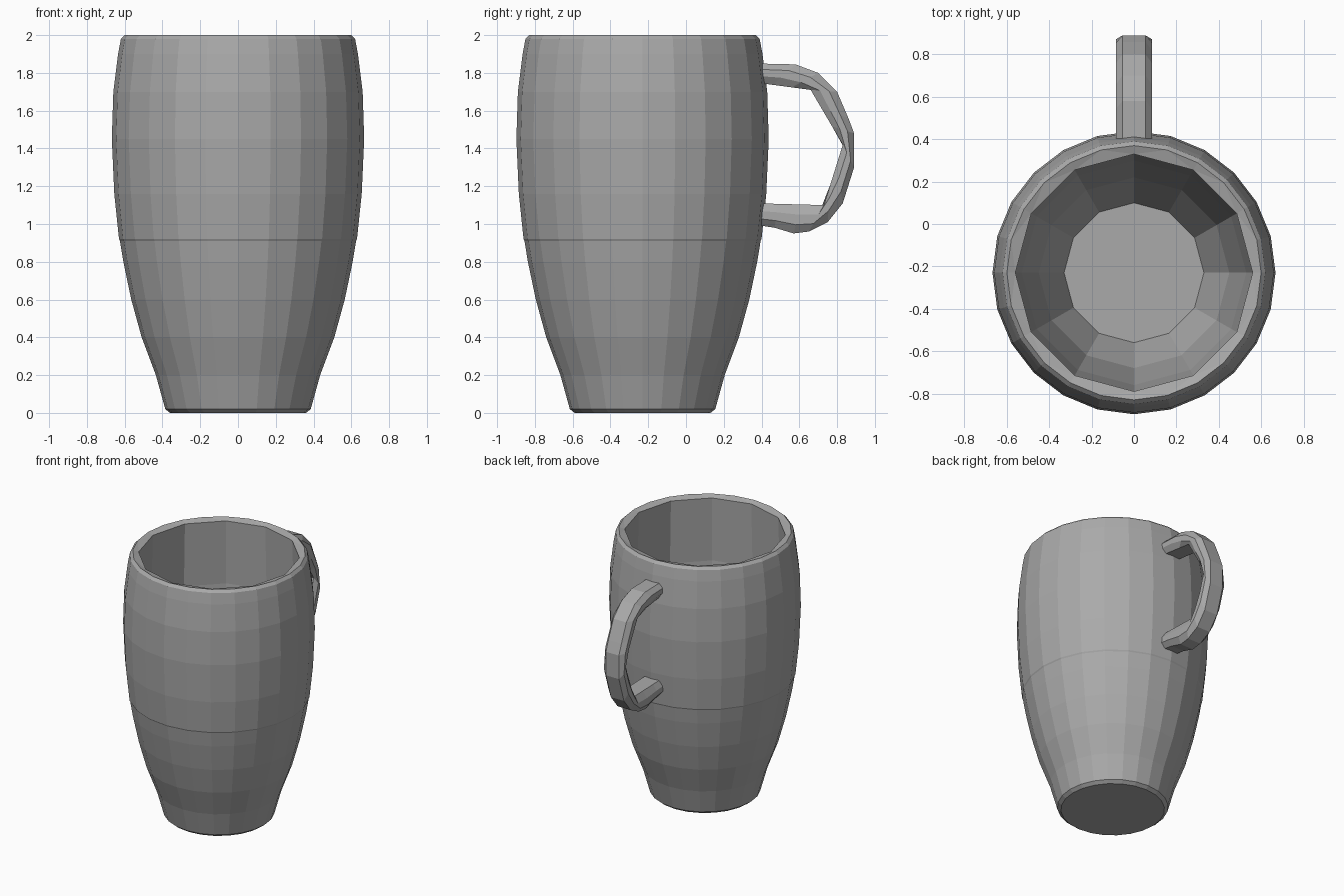
import bpy, bmesh
from math import sin, cos, pi
from mathutils import Vector

cube = bpy.data.objects.get("Cube")
if cube:
    bpy.data.objects.remove(cube, do_unlink=True)

CENTRE_Y = -0.23

grey = bpy.data.materials.new("grey ceramic")
grey.use_nodes = True
colour = (0.4, 0.4, 0.4, 1)
grey.diffuse_color = colour
grey.node_tree.nodes["Principled BSDF"].inputs["Base Color"].default_value = colour


def ring(bm, radius, z, sides, turn=0.0):
    return [bm.verts.new((radius * sin(2 * pi * (i + turn) / sides),
                          CENTRE_Y - radius * cos(2 * pi * (i + turn) / sides), z))
            for i in range(sides)]


def skin(bm, rings):
    for a, b in zip(rings, rings[1:]):
        n = len(a)
        for i in range(n):
            j = (i + 1) % n
            bm.faces.new((a[i], a[j], b[j], b[i]))


def finish(bm, name):
    bmesh.ops.recalc_face_normals(bm, faces=bm.faces)
    mesh = bpy.data.meshes.new(name)
    bm.to_mesh(mesh)
    bm.free()
    mesh.materials.append(grey)
    obj = bpy.data.objects.new(name, mesh)
    bpy.context.collection.objects.link(obj)
    return obj


# Mug body: many-sided outside, coarse twelve-sided inside
outside = [(0.36, 0), (0.385, 0.02), (0.435, 0.2), (0.51, 0.4), (0.565, 0.6),
           (0.607, 0.8), (0.625, 0.91), (0.63, 0.92), (0.655, 1.16), (0.668, 1.45),
           (0.66, 1.7), (0.635, 1.9), (0.62, 1.98), (0.6, 2)]
inside = [(0.56, 1.985), (0.575, 1.5), (0.53, 0.9), (0.45, 0.4), (0.33, 0.1)]

bm = bmesh.new()
outer = [ring(bm, r, z, 24) for r, z in outside]
skin(bm, outer)
bm.faces.new(outer[0])
inner = [ring(bm, r, z, 12) for r, z in inside]
skin(bm, inner)
bm.faces.new(inner[-1])
# Rim joins two outer sides to each inner side
top, lip = outer[-1], inner[0]
for i in range(12):
    j = (i + 1) % 12
    a, b, c = top[2 * i], top[2 * i + 1], top[(2 * i + 2) % 24]
    bm.faces.new((a, b, lip[i]))
    bm.faces.new((b, lip[j], lip[i]))
    bm.faces.new((b, c, lip[j]))
finish(bm, "mug_body")

# Handle: chamfered section swept between an outer arc and a coarse inner outline
outer_arc = [(0.36, 1.85), (0.58, 1.845), (0.7, 1.8), (0.8, 1.7), (0.86, 1.56),
             (0.89, 1.48), (0.89, 1.3), (0.83, 1.11), (0.75, 1.01), (0.65, 0.96),
             (0.57, 0.95), (0.47, 0.98), (0.34, 1.0)]
corners = [(0.36, 1.75), (0.66, 1.71), (0.83, 1.42), (0.73, 1.1), (0.36, 1.11)]
steps = len(outer_arc) - 1
per_side = steps // (len(corners) - 1)
inner_line = []
for k in range(steps + 1):
    s = min(k // per_side, len(corners) - 2)
    inner_line.append(Vector(corners[s]).lerp(Vector(corners[s + 1]), k / per_side - s))

# Section points: x offset and fraction across from outer arc to inner outline
section = [(0.055, 0), (0.085, 0.3), (0.085, 0.65), (0.06, 1)]
section += [(-x, t) for x, t in reversed(section)]
bm = bmesh.new()
rings = []
for o, i in zip(outer_arc, inner_line):
    pts = [Vector(o).lerp(i, t) for x, t in section]
    rings.append([bm.verts.new((x, p.x, p.y)) for (x, t), p in zip(section, pts)])
skin(bm, rings)
bm.faces.new(rings[0])
bm.faces.new(rings[-1])
finish(bm, "handle")
